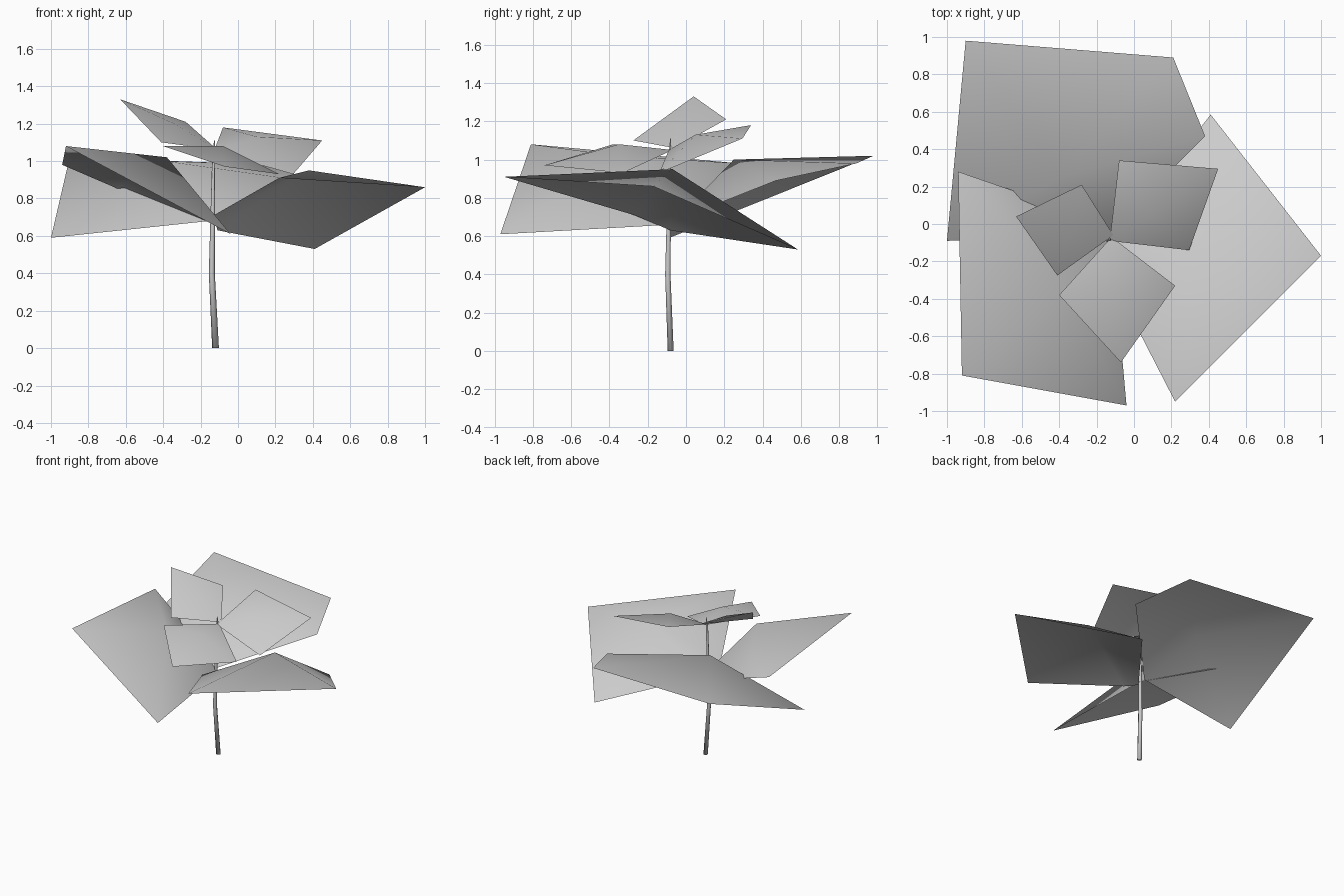
import bpy
import bmesh
import math
from mathutils import Vector

default_cube = bpy.data.objects.get("Cube")
if default_cube:
    bpy.data.objects.remove(default_cube, do_unlink=True)


def make_material(name, colour):
    material = bpy.data.materials.new(name)
    material.use_nodes = True
    material.diffuse_color = colour
    shader = next(n for n in material.node_tree.nodes if n.type == "BSDF_PRINCIPLED")
    shader.inputs["Base Color"].default_value = colour
    shader.inputs["Roughness"].default_value = 0.8
    return material


plant_grey = make_material("plant grey", (0.6, 0.6, 0.6, 1))


def finish(bm, name):
    """Turn a bmesh into a smooth shaded, coloured object."""
    mesh = bpy.data.meshes.new(name)
    bm.to_mesh(mesh)
    bm.free()
    mesh.materials.append(plant_grey)
    for polygon in mesh.polygons:
        polygon.use_smooth = True
    part = bpy.data.objects.new(name, mesh)
    bpy.context.collection.objects.link(part)
    return part


def make_leaf(name, middle, *outline):
    """A thin leaf: a fan of triangles from its raised middle to its outline."""
    bm = bmesh.new()
    hub = bm.verts.new(middle)
    rim = [bm.verts.new(point) for point in outline]
    for index, corner in enumerate(rim):
        previous = rim[index - 1]
        bm.faces.new((hub, corner, previous))
    bm.normal_update()
    return finish(bm, name)


def make_stem(name, path, sides=6):
    """A tapering tube through (centre, radius) stations, with capped ends."""
    bm = bmesh.new()
    rings = []
    for centre, radius in path:
        ring = []
        for step in range(sides):
            angle = math.tau * step / sides
            offset = Vector((math.cos(angle), math.sin(angle), 0)) * radius
            ring.append(bm.verts.new(Vector(centre) + offset))
        rings.append(ring)
    for lower, upper in zip(rings, rings[1:]):
        for step in range(sides):
            after = (step + 1) % sides
            bm.faces.new((lower[step], lower[after], upper[after], upper[step]))
    bm.faces.new(list(reversed(rings[0])))
    bm.faces.new(rings[-1])
    return finish(bm, name)


# Bent main stem
stem = make_stem("stem", [
    ((-0.12, -0.08, 0), 0.018),
    ((-0.14, -0.095, 0.4), 0.016),
    ((-0.135, -0.09, 0.68), 0.013),
    ((-0.13, -0.085, 1.03), 0.008),
    ((-0.125, -0.08, 1.11), 0.003),
])

# Lower tier: three broad leaves, outlines start at the stem and run clockwise
lower_back_leaf = make_leaf(
    "lower_back_leaf", (-0.39, 0.25, 1.0),
    (-0.15, -0.06, 0.68), (-1, -0.09, 0.59), (-0.9, 0.98, 1.02),
    (0.21, 0.89, 0.98), (0.38, 0.47, 0.89))
lower_front_leaf = make_leaf(
    "lower_front_leaf", (-0.38, -0.36, 1.02),
    (-0.12, -0.08, 0.66), (-0.04, -0.97, 0.61), (-0.92, -0.81, 1.08),
    (-0.94, 0.28, 0.98), (-0.65, 0.18, 0.855))
lower_left_leaf = make_leaf(
    "lower_left_leaf", (0.38, -0.07, 0.95),
    (-0.11, -0.08, 0.63), (0.41, 0.585, 0.53), (1, -0.17, 0.86),
    (0.22, -0.95, 0.91), (-0.13, -0.27, 0.71))

# Upper tier: three small leaves
upper_back_leaf = make_leaf(
    "upper_back_leaf", (0.1, 0.05, 1.13),
    (-0.13, -0.09, 1.05), (-0.08, 0.34, 1.18), (0.45, 0.295, 1.11),
    (0.295, -0.14, 0.93))
upper_right_leaf = make_leaf(
    "upper_right_leaf", (-0.34, -0.03, 1.2),
    (-0.11, -0.06, 1.06), (-0.41, -0.275, 1.1), (-0.63, 0.04, 1.33),
    (-0.28, 0.21, 1.21))
upper_front_leaf = make_leaf(
    "upper_front_leaf", (-0.08, -0.35, 1.08),
    (-0.12, -0.07, 1.05), (0.22, -0.33, 0.93), (-0.07, -0.74, 0.97),
    (-0.4, -0.38, 1.08))
